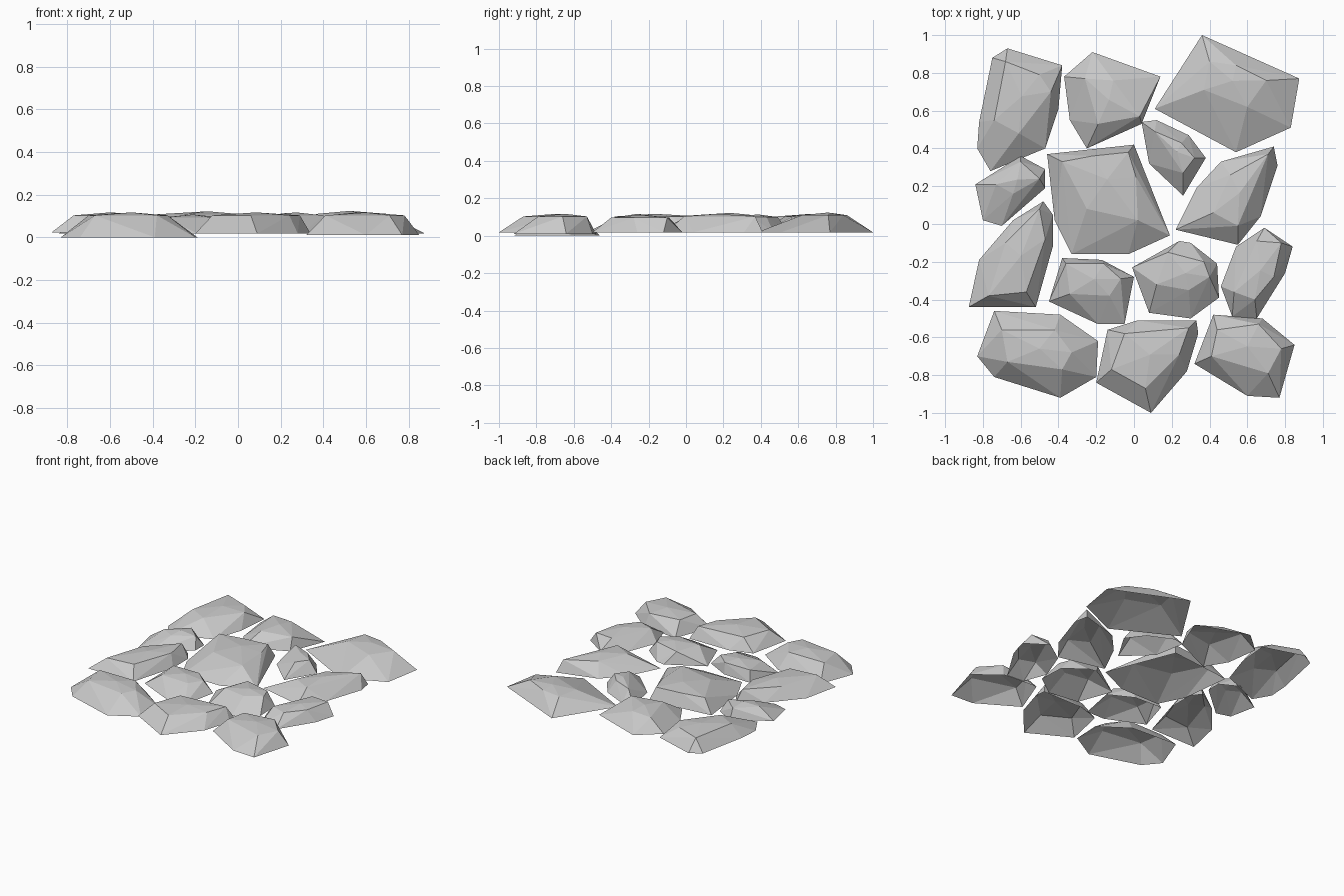
import bpy
import bmesh
from mathutils import Vector

cube = bpy.data.objects.get("Cube")
if cube:
    bpy.data.objects.remove(cube, do_unlink=True)

# Single stone grey
grey = bpy.data.materials.new("stone_grey")
grey.use_nodes = True
colour = (.59, .59, .59, 1)
grey.diffuse_color = colour
grey.node_tree.nodes["Principled BSDF"].inputs["Base Color"].default_value = colour


def stone(name, rim, crown, height=.103, edge=.018, peak=.014):
    """Faceted open-bottomed stone: hull of a wide rim and a flat crown with a low peak."""
    bm = bmesh.new()
    top = sum((Vector(p) for p in crown), Vector((0, 0))) / len(crown)
    for p in rim:
        bm.verts.new((*p, edge))
    for p in crown:
        bm.verts.new((*p, height))
    bm.verts.new((*top, height + peak))
    hull = bmesh.ops.convex_hull(bm, input=bm.verts)
    inside = {g for g in hull["geom_interior"] + hull["geom_unused"]
              if isinstance(g, bmesh.types.BMVert)}
    bmesh.ops.delete(bm, geom=list(inside), context="VERTS")
    bmesh.ops.recalc_face_normals(bm, faces=bm.faces)
    bm.normal_update()
    underside = [f for f in bm.faces if f.normal.z < -.9]
    bmesh.ops.delete(bm, geom=underside, context="FACES")
    mesh = bpy.data.meshes.new(name)
    bm.to_mesh(mesh)
    bm.free()
    mesh.materials.append(grey)
    obj = bpy.data.objects.new(name, mesh)
    bpy.context.collection.objects.link(obj)


# Back row
stone("back_left_stone",
      [(-.67, .93), (-.38, .84), (-.40, .61), (-.47, .40), (-.76, .28), (-.83, .40), (-.82, .54), (-.75, .88)],
      [(-.68, .86), (-.50, .79), (-.44, .70), (-.61, .48), (-.74, .55)])
stone("back_middle_stone",
      [(-.22, .91), (.14, .78), (.04, .53), (-.25, .40), (-.34, .55), (-.37, .78)],
      [(-.26, .77), (-.11, .76), (.03, .57), (-.19, .53)])
stone("back_right_stone",
      [(.36, 1), (.875, .77), (.83, .51), (.54, .38), (.11, .61)],
      [(.40, .86), (.54, .84), (.70, .76), (.60, .62), (.37, .71)], height=.11)

# Second row
stone("small_wedge_stone",
      [(.04, .54), (.12, .55), (.29, .47), (.38, .35), (.26, .15), (.08, .32)],
      [(.11, .49), (.25, .43), (.32, .35), (.26, .27), (.20, .37)], height=.1)
stone("small_left_stone",
      [(-.60, .36), (-.47, .29), (-.47, .19), (-.70, -.01), (-.80, .02), (-.84, .21)],
      [(-.60, .33), (-.50, .24), (-.64, .16), (-.73, .21)], height=.092)
stone("centre_stone",
      [(-.46, .37), (0, .42), (.19, -.06), (-.03, -.16), (-.33, -.16), (-.42, .02)],
      [(-.22, .36), (-.03, .38), (.01, .25), (.02, .02), (-.25, .08), (-.38, .33)], height=.108)
stone("right_stone",
      [(.74, .41), (.76, .31), (.67, .04), (.55, -.11), (.22, -.03), (.33, .19), (.46, .33)],
      [(.71, .37), (.60, .14), (.55, -.01), (.42, .06), (.51, .26)])

# Third row
stone("middle_left_stone",
      [(-.48, .12), (-.43, .05), (-.43, -.12), (-.52, -.44), (-.875, -.44), (-.82, -.19), (-.64, .02)],
      [(-.50, .08), (-.47, -.08), (-.57, -.36), (-.77, -.38), (-.68, -.10)], edge=.022)
stone("inner_left_stone",
      [(-.38, -.18), (-.17, -.19), (0, -.28), (-.05, -.53), (-.19, -.53), (-.45, -.41)],
      [(-.36, -.21), (-.16, -.21), (-.07, -.29), (-.13, -.38), (-.34, -.37)], height=.093)
stone("inner_right_stone",
      [(.24, -.09), (.30, -.10), (.44, -.21), (.45, -.39), (.30, -.50), (.08, -.47), (-.01, -.23)],
      [(.18, -.15), (.37, -.20), (.40, -.28), (.29, -.35), (.12, -.32)])
stone("middle_right_stone",
      [(.69, -.02), (.84, -.12), (.80, -.26), (.65, -.50), (.52, -.49), (.46, -.33), (.54, -.12)],
      [(.65, -.09), (.78, -.10), (.74, -.28), (.64, -.40), (.53, -.36)], height=.097)

# Front row
stone("front_left_stone",
      [(-.74, -.46), (-.39, -.48), (-.19, -.62), (-.20, -.81), (-.39, -.92), (-.74, -.81), (-.83, -.70)],
      [(-.70, -.56), (-.42, -.56), (-.33, -.68), (-.38, -.77), (-.67, -.73)], edge=0)
stone("front_middle_stone",
      [(-.14, -.56), (.02, -.51), (.33, -.51), (.34, -.58), (.28, -.78), (.09, -1), (-.20, -.84)],
      [(-.05, -.58), (.29, -.55), (.24, -.69), (.06, -.87), (-.12, -.77)])
stone("front_right_stone",
      [(.42, -.48), (.68, -.50), (.85, -.64), (.77, -.92), (.60, -.91), (.32, -.74)],
      [(.44, -.56), (.66, -.53), (.78, -.66), (.71, -.79), (.41, -.70)], edge=.01)
